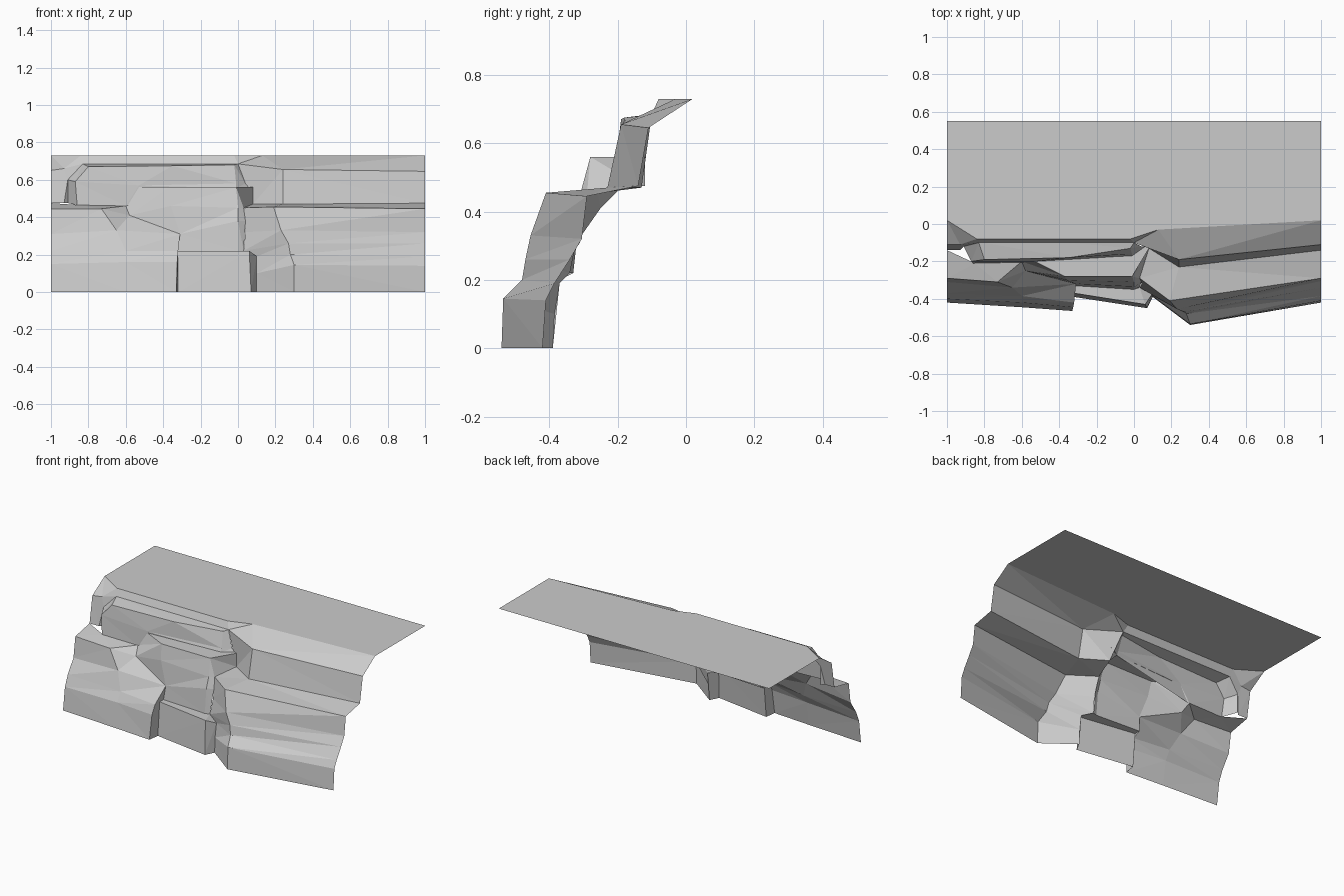
import bpy, bmesh


def loft(name, rows):
    """Skin a patch from rows (bottom to top) of points (left to right)."""
    bm = bmesh.new()
    grid = [[bm.verts.new(p) for p in row] for row in rows]
    for low, high in zip(grid, grid[1:]):
        for i in range(len(low) - 1):
            bm.faces.new((low[i], low[i + 1], high[i + 1], high[i]))
    return finish(name, bm)


def finish(name, bm):
    bmesh.ops.remove_doubles(bm, verts=bm.verts, dist=0.0005)
    bmesh.ops.dissolve_degenerate(bm, edges=bm.edges, dist=0.0005)
    bmesh.ops.triangulate(bm, faces=bm.faces)
    mesh = bpy.data.meshes.new(name)
    bm.to_mesh(mesh)
    bm.free()
    ob = bpy.data.objects.new(name, mesh)
    bpy.context.collection.objects.link(ob)
    return ob


# Right cliff: return into the crack, front ridge, far end
loft("right_cliff", [
    [(.10, -.39, 0), (.30, -.54, 0), (1, -.42, 0)],
    [(.10, -.385, .10), (.30, -.535, .145), (1, -.41, .14)],
    [(.10, -.37, .19), (.28, -.48, .20), (1, -.385, .19)],
    [(.03, -.34, .22), (.27, -.47, .26), (1, -.34, .26)],
    [(.04, -.32, .32), (.23, -.455, .33), (1, -.305, .32)],
    [(.03, -.29, .45), (.19, -.41, .455), (1, -.29, .445)],
    [(.08, -.13, .47), (.24, -.23, .47), (1, -.14, .475)],
    [(0, -.10, .685), (.24, -.19, .655), (1, -.11, .645)],
    [(-.02, -.08, .73), (.13, -.03, .73), (1, .02, .73)],
])

# Left cliff with its shelf and the return beside the step
loft("left_cliff", [
    [(-1, -.42, 0), (-.6, -.445, 0), (-.33, -.465, 0), (-.32, -.39, 0)],
    [(-1, -.40, .15), (-.6, -.42, .16), (-.325, -.445, .16), (-.32, -.37, .20)],
    [(-1, -.37, .22), (-.6, -.385, .22), (-.32, -.42, .22), (-.32, -.33, .22)],
    [(-1, -.31, .31), (-.65, -.34, .33), (-.31, -.32, .31), (-.31, -.32, .31)],
    [(-1, -.29, .445), (-.73, -.31, .445), (-.58, -.25, .41), (-.58, -.25, .41)],
    [(-1, -.14, .475), (-.85, -.21, .465), (-.6, -.20, .46), (-.6, -.20, .46)],
])

# Low step at the foot of the centre
loft("low_step", [
    [(-.32, -.39, 0), (.07, -.45, 0), (.10, -.39, 0)],
    [(-.32, -.37, .22), (.06, -.43, .22), (.10, -.37, .19)],
    [(-.32, -.33, .22), (0, -.35, .22), (.03, -.34, .22)],
])

# Middle block with a flat top ledge
loft("middle_block", [
    [(-.32, -.33, .22), (-.32, -.33, .22), (0, -.35, .22), (.03, -.34, .22)],
    [(-.31, -.32, .31), (-.31, -.32, .31), (0, -.335, .38), (.04, -.31, .38)],
    [(-.58, -.25, .41), (-.36, -.30, .46), (0, -.31, .45), (.03, -.29, .45)],
    [(-.6, -.20, .46), (-.37, -.28, .56), (-.01, -.28, .56), (.08, -.13, .47)],
    [(-.53, -.20, .56), (-.40, -.19, .56), (-.01, -.17, .56), (.08, -.13, .56)],
])
loft("middle_block_corner", [
    [(-.01, -.28, .56), (.08, -.13, .47)],
    [(-.01, -.28, .56), (.08, -.13, .56)],
    [(-.01, -.17, .56), (.06, -.12, .56)],
])

# Upper slab: side return, front, sloped top and back strip
loft("upper_slab", [
    [(-.91, -.12, .475), (-.86, -.21, .465), (-.6, -.205, .46), (-.01, -.17, .555), (.06, -.12, .555)],
    [(-.91, -.12, .60), (-.87, -.20, .59), (-.53, -.20, .57), (-.01, -.16, .58), (.04, -.12, .58)],
    [(-.83, -.10, .685), (-.80, -.19, .67), (-.35, -.18, .675), (-.02, -.13, .68), (0, -.10, .685)],
    [(-.83, -.10, .685), (-.80, -.10, .685), (-.35, -.10, .685), (-.02, -.10, .685), (0, -.10, .685)],
    [(-.84, -.08, .73), (-.80, -.08, .73), (-.35, -.08, .73), (-.02, -.08, .73), (-.02, -.08, .73)],
])

# Upper left wall beside the slab
loft("upper_left_wall", [
    [(-1, -.14, .475), (-.93, -.14, .475), (-.91, -.12, .475), (-.86, -.21, .465)],
    [(-1, -.11, .65), (-.93, -.11, .66), (-.91, -.12, .60), (-.91, -.12, .60)],
    [(-1, .02, .73), (-.84, -.08, .73), (-.83, -.10, .685), (-.83, -.10, .685)],
])

# Flat ground on top
bm = bmesh.new()
outline = [(-1, .55), (-1, .02), (-.84, -.08), (-.02, -.08), (.13, -.03), (1, .02), (1, .55)]
bm.faces.new([bm.verts.new((x, y, .73)) for x, y in outline])
finish("top_ground", bm)
